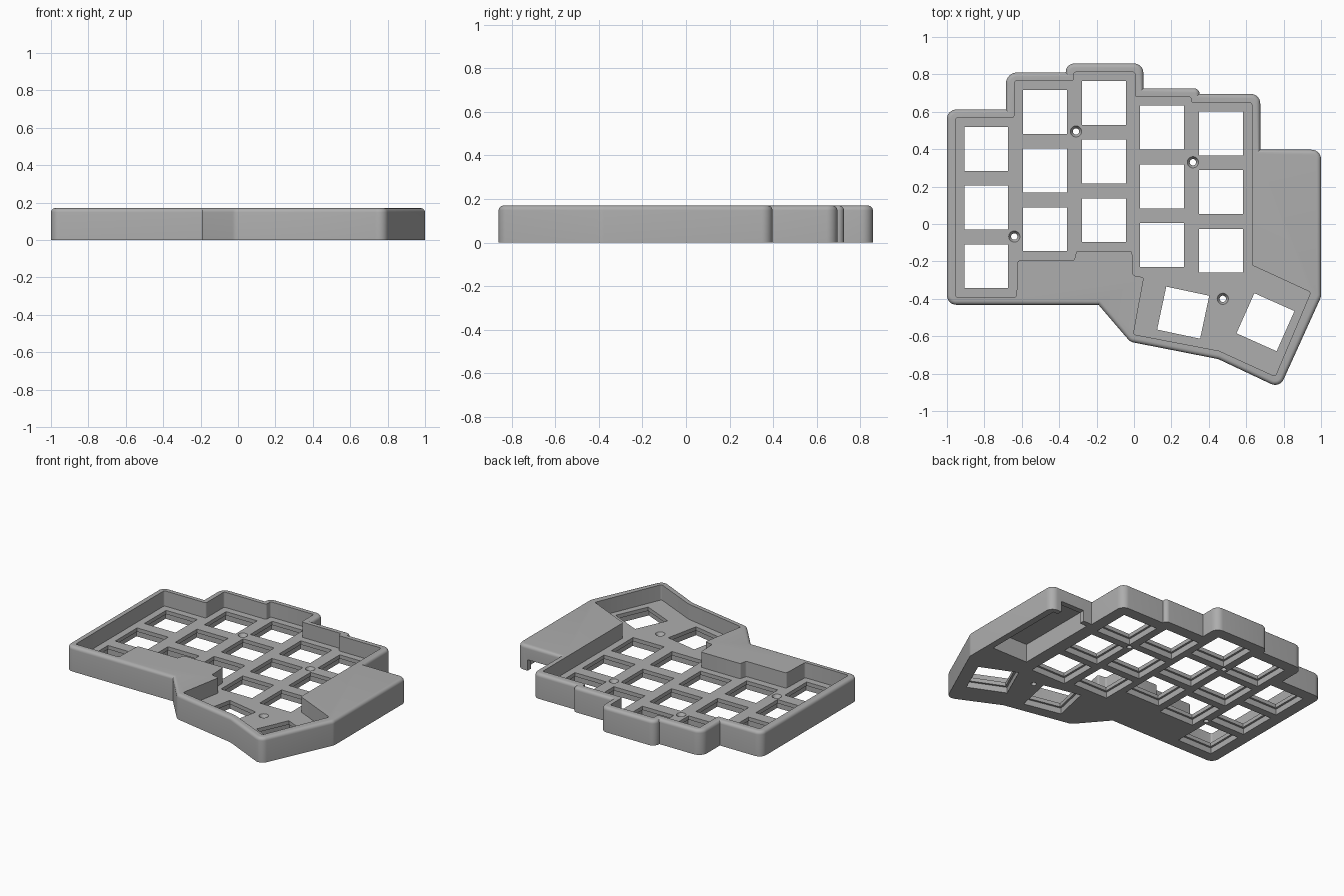
import bpy, bmesh, math
from mathutils import Vector, Matrix

cube = bpy.data.objects.get("Cube")
if cube:
    bpy.data.objects.remove(cube)

HEIGHT, PLATE, LEDGE, FILLET = 0.17, 0.066, 0.04, 0.022
KEY, RECESS, PITCH = 0.235, 0.262, 0.314

grey = bpy.data.materials.new("matte_grey")
grey.use_nodes = True
colour = (0.42, 0.42, 0.42, 1)
grey.diffuse_color = colour
grey.node_tree.nodes["Principled BSDF"].inputs["Base Color"].default_value = colour


def rounded(corners, inset=0.0, steps=8):
    """Counterclockwise outline with (x, y, radius) corners, moved inward by inset."""
    points = []
    for i, (x, y, r) in enumerate(corners):
        p = Vector((x, y))
        d1 = (p - Vector(corners[i - 1][:2])).normalized()
        d2 = (Vector(corners[(i + 1) % len(corners)][:2]) - p).normalized()
        n1, n2 = Vector((-d1.y, d1.x)), Vector((-d2.y, d2.x))
        miter = (n1 + n2) / (1 + n1.dot(n2))
        p += miter * inset
        if r == 0:
            points.append(p)
            continue
        turn = math.atan2(d1.x * d2.y - d1.y * d2.x, d1.dot(d2))
        side = math.copysign(1, turn)
        r = max(r - side * inset, 0.002)
        centre = p + miter * r * side
        for k in range(steps + 1):
            points.append(centre - Matrix.Rotation(turn * k / steps, 2) @ n1 * r * side)
    return points


def loft(bm, rings):
    """Closed solid through (outline, height) rings."""
    loops = [[bm.verts.new((p.x, p.y, z)) for p in ring] for ring, z in rings]
    n = len(loops[0])
    for low, high in zip(loops, loops[1:]):
        for i in range(n):
            j = (i + 1) % n
            bm.faces.new((low[i], low[j], high[j], high[i]))
    bm.faces.new(loops[0][::-1])
    bm.faces.new(loops[-1])


def block(bm, x, y, w, d, low, high, turn=0):
    spin = Matrix.Rotation(math.radians(turn), 2)
    ring = [Vector((x, y)) + spin @ Vector((a * w / 2, b * d / 2))
            for a, b in ((-1, -1), (1, -1), (1, 1), (-1, 1))]
    loft(bm, [(ring, low), (ring, high)])


def disc(x, y, r):
    return [Vector((x + r * math.cos(a), y + r * math.sin(a)))
            for a in (k * math.tau / 32 for k in range(32))]


def make(name, bm):
    mesh = bpy.data.meshes.new(name)
    bmesh.ops.recalc_face_normals(bm, faces=bm.faces)
    bm.to_mesh(mesh)
    bm.free()
    mesh.materials.append(grey)
    obj = bpy.data.objects.new(name, mesh)
    bpy.context.collection.objects.link(obj)
    return obj


# Outer shell with a rounded top edge
outline = [(-1, -0.432, 0.05), (-0.19, -0.432, 0), (-0.02, -0.63, 0.05),
           (0.45, -0.722, 0), (0.779, -0.877, 0.05), (1, -0.39, 0.06),
           (1, 0.397, 0.05), (0.675, 0.397, 0), (0.675, 0.695, 0.05),
           (0.35, 0.695, 0), (0.35, 0.725, 0.028), (0.05, 0.725, 0),
           (0.05, 0.858, 0.05), (-0.365, 0.858, 0.045), (-0.365, 0.81, 0),
           (-0.685, 0.81, 0.06), (-0.685, 0.612, 0), (-1, 0.612, 0.05)]
rings = [(rounded(outline), 0)]
for k in range(6):
    a = k / 5 * math.pi / 2
    rings.append((rounded(outline, FILLET * (1 - math.cos(a))),
                  HEIGHT - FILLET * (1 - math.sin(a))))
bm = bmesh.new()
loft(bm, rings)
case = make("keyboard_case", bm)

# Pocket above the switch plate
pocket = [(-0.955, -0.39), (-0.628, -0.39), (-0.622, -0.195), (-0.32, -0.195),
          (-0.308, -0.145), (-0.01, -0.145), (-0.005, -0.275), (0.053, -0.285),
          (-0.003, -0.59), (0.455, -0.678), (0.755, -0.815), (0.945, -0.365),
          (0.63, -0.22), (0.63, 0.648), (0.305, 0.648), (0.305, 0.68),
          (0.005, 0.68), (0.005, 0.812), (-0.322, 0.812), (-0.322, 0.765),
          (-0.64, 0.765), (-0.64, 0.567), (-0.955, 0.567)]
ring = rounded([(x, y, 0.012) for x, y in pocket], steps=4)
bm = bmesh.new()
loft(bm, [(ring, PLATE), (ring, HEIGHT * 2)])
cutters = [make("pocket_cutter", bm)]

# Key positions: staggered columns of three, then two turned thumb keys
columns = [(-0.79, 0.402), (-0.475, 0.6), (-0.16, 0.648), (0.15, 0.515), (0.465, 0.485)]
keys = [(x, y - row * PITCH, 0) for x, y in columns for row in range(3)]
keys += [(0.263, -0.474, -12), (0.703, -0.525, -24)]
screws = [(-0.31, 0.495), (0.315, 0.33), (-0.64, -0.067), (0.475, -0.4)]

# Through openings for switches and screws
bm = bmesh.new()
for x, y, turn in keys:
    block(bm, x, y, KEY, KEY, -0.1, HEIGHT * 2, turn)
for x, y in screws:
    loft(bm, [(disc(x, y, 0.017), -0.1), (disc(x, y, 0.017), HEIGHT * 2)])
cutters.append(make("opening_cutter", bm))

# Wider recesses under each switch, and the controller bay
bm = bmesh.new()
for x, y, turn in keys:
    block(bm, x, y, RECESS, RECESS, -0.1, LEDGE, turn)
block(bm, 0.82, 0.07, 0.27, 0.58, -0.1, 0.125)
cutters.append(make("recess_cutter", bm))

# Screw countersinks and the cable notch at the back of the bay
bm = bmesh.new()
for x, y in screws:
    loft(bm, [(disc(x, y, 0.017), PLATE - 0.021), (disc(x, y, 0.043), PLATE + 0.021)])
block(bm, 0.83, 0.4, 0.18, 0.2, -0.1, 0.075)
cutters.append(make("notch_cutter", bm))

# Cut everything and keep only the finished case
for cutter in cutters:
    cutter.hide_render = True
    mod = case.modifiers.new(cutter.name, "BOOLEAN")
    mod.operation = "DIFFERENCE"
    mod.solver = "EXACT"
    mod.object = cutter
bpy.context.view_layer.update()
graph = bpy.context.evaluated_depsgraph_get()
cut_mesh = bpy.data.meshes.new_from_object(case.evaluated_get(graph))
case.modifiers.clear()
case.data = cut_mesh
for cutter in cutters:
    bpy.data.objects.remove(cutter)

bpy.ops.object.select_all(action="DESELECT")
case.select_set(True)
bpy.context.view_layer.objects.active = case
bpy.ops.object.shade_smooth_by_angle(angle=math.radians(30))
